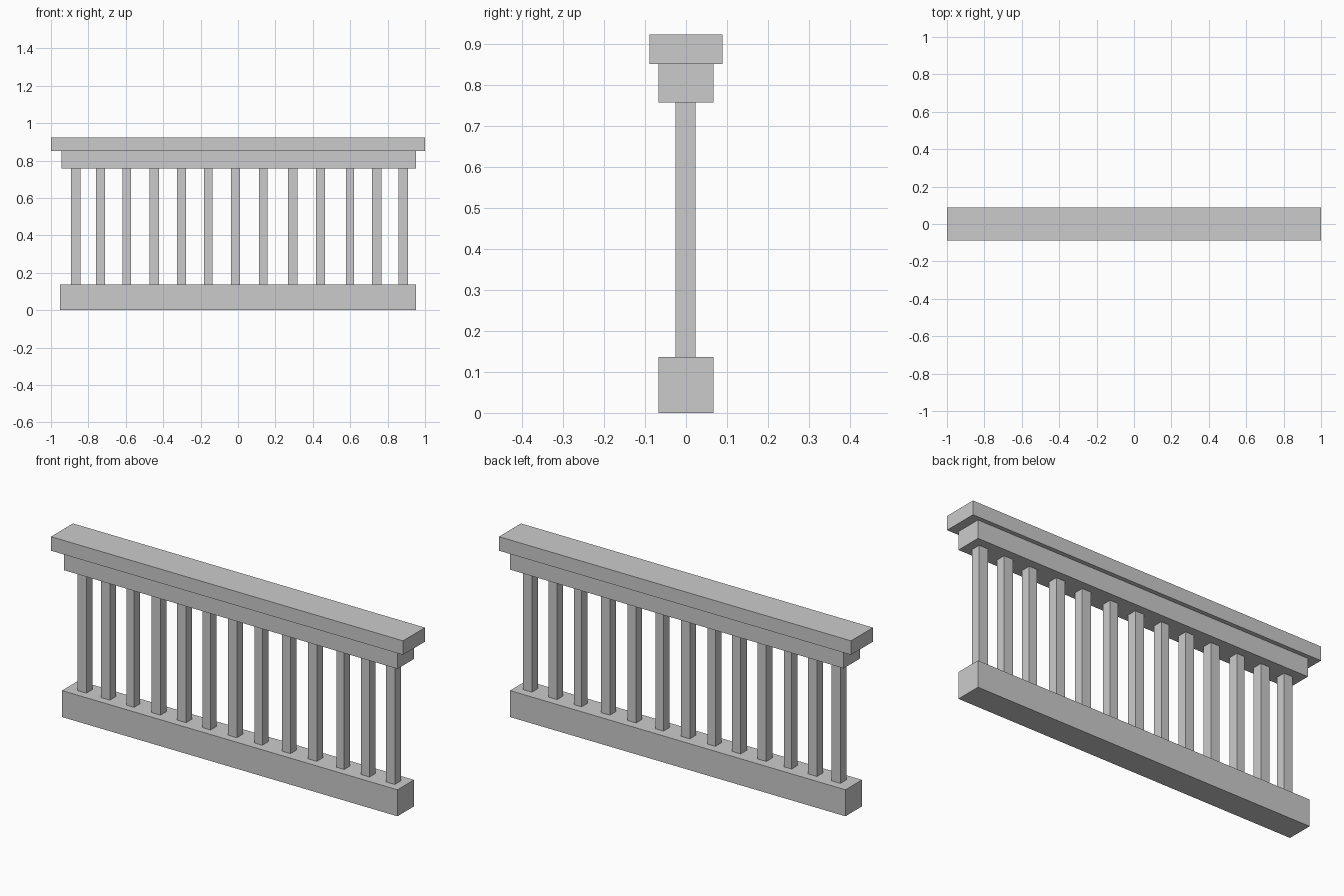
import bpy

if "Cube" in bpy.data.objects:
    bpy.data.objects.remove(bpy.data.objects["Cube"])


def box(name, x, y, z):
    """Box from (min, max) ranges on each axis."""
    bpy.ops.mesh.primitive_cube_add(size=1, location=[(a + b) / 2 for a, b in (x, y, z)])
    ob = bpy.context.object
    ob.name = name
    ob.scale = [b - a for a, b in (x, y, z)]
    bpy.ops.object.transform_apply(location=False, rotation=False, scale=True)
    return ob


# Horizontal rails
box("bottom_rail", (-0.953, 0.953), (-0.067, 0.067), (0.0, 0.136))
box("under_rail", (-0.943, 0.953), (-0.067, 0.067), (0.757, 0.85))
box("handrail", (-1.0, 1.0), (-0.089, 0.089), (0.85, 0.922))

# Square balusters, slightly uneven in spacing
centres = [-0.868, -0.735, -0.594, -0.447, -0.302, -0.160, -0.013,
           0.134, 0.292, 0.441, 0.599, 0.741, 0.884]
narrow = {2, 5, 7, 10}
for i, c in enumerate(centres):
    half = 0.0225 if i in narrow else 0.025
    box(f"baluster_{i + 1}", (c - half, c + half), (-0.026, 0.023), (0.136, 0.757))
